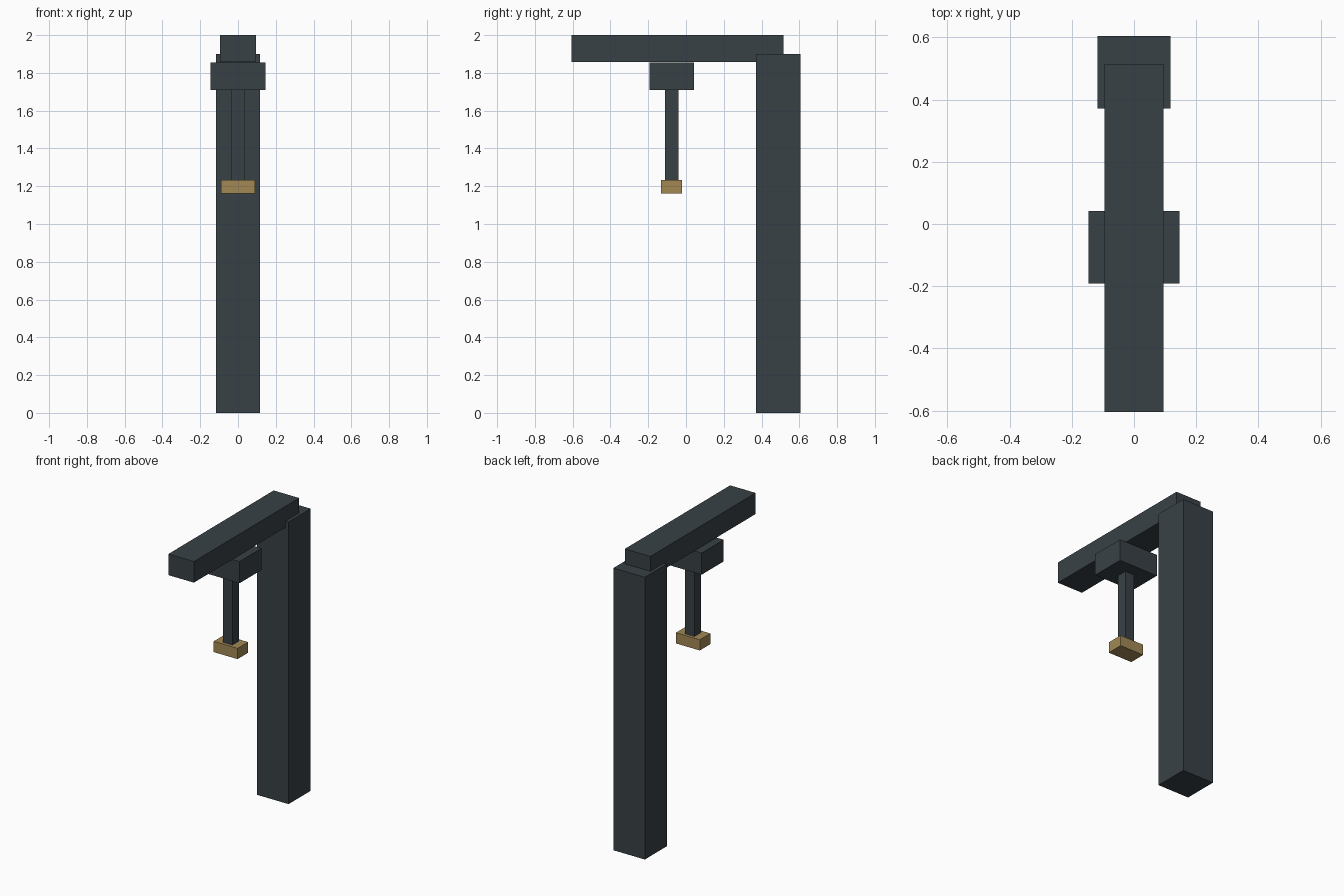
import bpy
import bmesh
from mathutils import Matrix, Vector

if "Cube" in bpy.data.objects:
    bpy.data.objects.remove(bpy.data.objects["Cube"])


def material(name, color):
    mat = bpy.data.materials.new(name)
    mat.diffuse_color = (*color, 1.0)
    mat.use_nodes = True
    mat.node_tree.nodes["Principled BSDF"].inputs["Base Color"].default_value = mat.diffuse_color
    return mat


def box(name, half_width, y_range, z_range, mat):
    """Box centred on x = 0, spanning the given y and z ranges."""
    (y0, y1), (z0, z1) = y_range, z_range
    size = Matrix.Diagonal((2 * half_width, y1 - y0, z1 - z0, 1.0))
    mesh = bpy.data.meshes.new(name)
    bm = bmesh.new()
    bmesh.ops.create_cube(bm, size=1.0, matrix=size)
    bm.to_mesh(mesh)
    bm.free()
    mesh.materials.append(mat)
    obj = bpy.data.objects.new(name, mesh)
    obj.location = Vector((0, (y0 + y1) / 2, (z0 + z1) / 2))
    bpy.context.collection.objects.link(obj)
    return obj


steel = material("dark_steel", (0.04, 0.053, 0.06))
brass = material("brass", (0.36, 0.25, 0.09))

# Upright column and the arm that cantilevers forward from its top
box("column", 0.117, (0.371, 0.605), (0.0, 1.9), steel)
box("arm", 0.095, (-0.605, 0.515), (1.858, 2.0), steel)

# Carriage under the arm, with its rod and gripping head
box("carriage", 0.146, (-0.192, 0.042), (1.71, 1.856), steel)
box("rod", 0.035, (-0.11, -0.04), (1.2, 1.72), steel)
box("head", 0.089, (-0.132, -0.02), (1.161, 1.233), brass)
